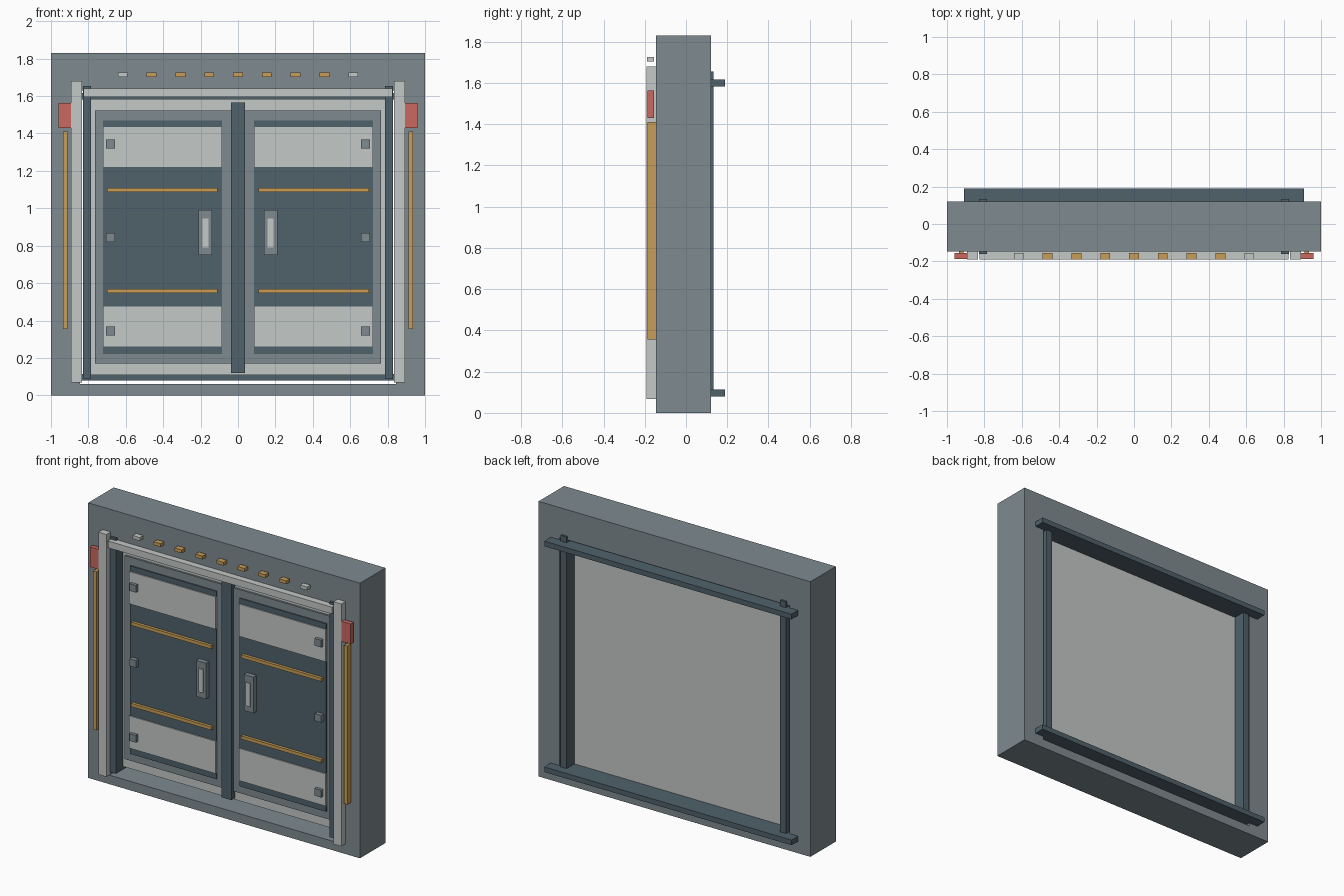
import bpy, bmesh

if "Cube" in bpy.data.objects:
    bpy.data.objects.remove(bpy.data.objects["Cube"])


def material(name, rgb):
    m = bpy.data.materials.new(name)
    m.diffuse_color = (*rgb, 1.0)
    m.use_nodes = True
    m.node_tree.nodes["Principled BSDF"].inputs["Base Color"].default_value = m.diffuse_color
    return m


GREY = material("mid grey", (0.21, 0.255, 0.28))
DARK = material("dark slate", (0.08, 0.12, 0.145))
LIGHT = material("light grey", (0.55, 0.58, 0.565))
GOLD = material("amber", (0.57, 0.34, 0.095))
RED = material("red", (0.58, 0.14, 0.115))


def box(name, x, y, z, mat):
    """Box from (min, max) ranges."""
    bm = bmesh.new()
    bmesh.ops.create_cube(bm, size=1)
    for v in bm.verts:
        v.co = [r[0] + (c + 0.5) * (r[1] - r[0]) for c, r in zip(v.co, (x, y, z))]
    me = bpy.data.meshes.new(name)
    bm.to_mesh(me)
    bm.free()
    me.materials.append(mat)
    ob = bpy.data.objects.new(name, me)
    bpy.context.collection.objects.link(ob)
    return ob


def pair(name, x, y, z, mat):
    """Left box and its mirror image on the right."""
    box("left_" + name, x, y, z, mat)
    box("right_" + name, (-x[1], -x[0]), y, z, mat)


FRONT, BACK = -0.146, 0.121
HX, HZ0, HZ1 = 0.845, 0.06, 1.63

# wall with a rectangular opening: outer and inner loops bridged into a ring
bm = bmesh.new()


def loop(hx, z0, z1, y):
    return [bm.verts.new((sx * hx, y, z)) for sx, z in ((-1, z0), (1, z0), (1, z1), (-1, z1))]


rings = [loop(1, 0, 1.83, FRONT), loop(1, 0, 1.83, BACK),
         loop(HX, HZ0, HZ1, BACK), loop(HX, HZ0, HZ1, FRONT)]
for a, b in zip(rings, rings[1:] + rings[:1]):
    for i in range(4):
        j = (i + 1) % 4
        bm.faces.new((a[i], a[j], b[j], b[i]))
bmesh.ops.recalc_face_normals(bm, faces=bm.faces)
mesh = bpy.data.meshes.new("wall_frame")
bm.to_mesh(mesh)
bm.free()
mesh.materials.append(GREY)
bpy.context.collection.objects.link(bpy.data.objects.new("wall_frame", mesh))

# core panel, through posts and rear rails
box("core_panel", (-0.79, 0.79), (-0.085, 0.05), (0.11, 1.585), LIGHT)
pair("side_post", (-0.829, -0.786), (-0.16, 0.133), (0.09, 1.655), DARK)
for name, z in (("lower", 0.08), ("upper", 1.582)):
    box(name + "_rear_rail", (-0.91, 0.91), (0.05, 0.19), (z, z + 0.034), DARK)

# front trim
box("header_bar", (-0.825, 0.825), (-0.19, -0.145), (1.595, 1.64), LIGHT)
pair("jamb", (-0.894, -0.835), (-0.191, -0.146), (0.068, 1.68), LIGHT)
pair("side_strip", (-0.935, -0.912), (-0.187, -0.146), (0.355, 1.41), GOLD)
pair("warning_block", (-0.96, -0.894), (-0.187, -0.156), (1.43, 1.563), RED)
box("centre_post", (-0.037, 0.037), (-0.122, -0.08), (0.12, 1.565), DARK)

# door leaves
pair("door_leaf", (-0.765, -0.03), (-0.098, -0.08), (0.17, 1.523), GREY)
pair("door_panel", (-0.722, -0.085), (-0.106, -0.09), (0.22, 1.47), DARK)
for name, z in (("lower", (0.26, 0.475)), ("upper", (1.22, 1.435))):
    pair(name + "_door_plate", (-0.722, -0.085), (-0.113, -0.1), z, LIGHT)
for name, z in (("lower", 0.547), ("upper", 1.087)):
    pair(name + "_door_strip", (-0.70, -0.11), (-0.125, -0.1), (z, z + 0.022), GOLD)
for i, z in enumerate((0.345, 0.843, 1.343)):
    pair(f"hinge_block_{i + 1}", (-0.706, -0.658), (-0.134, -0.1), (z - 0.024, z + 0.024), GREY)
pair("handle_plate", (-0.21, -0.14), (-0.138, -0.1), (0.75, 0.99), GREY)
pair("handle_grip", (-0.19, -0.157), (-0.146, -0.13), (0.79, 0.945), LIGHT)

# row of lamps above the opening
for i in range(-4, 5):
    x = i * 0.154
    box(f"lamp_{i + 5}", (x - 0.026, x + 0.026), (-0.19, -0.154), (1.703, 1.725),
        LIGHT if abs(i) == 4 else GOLD)
